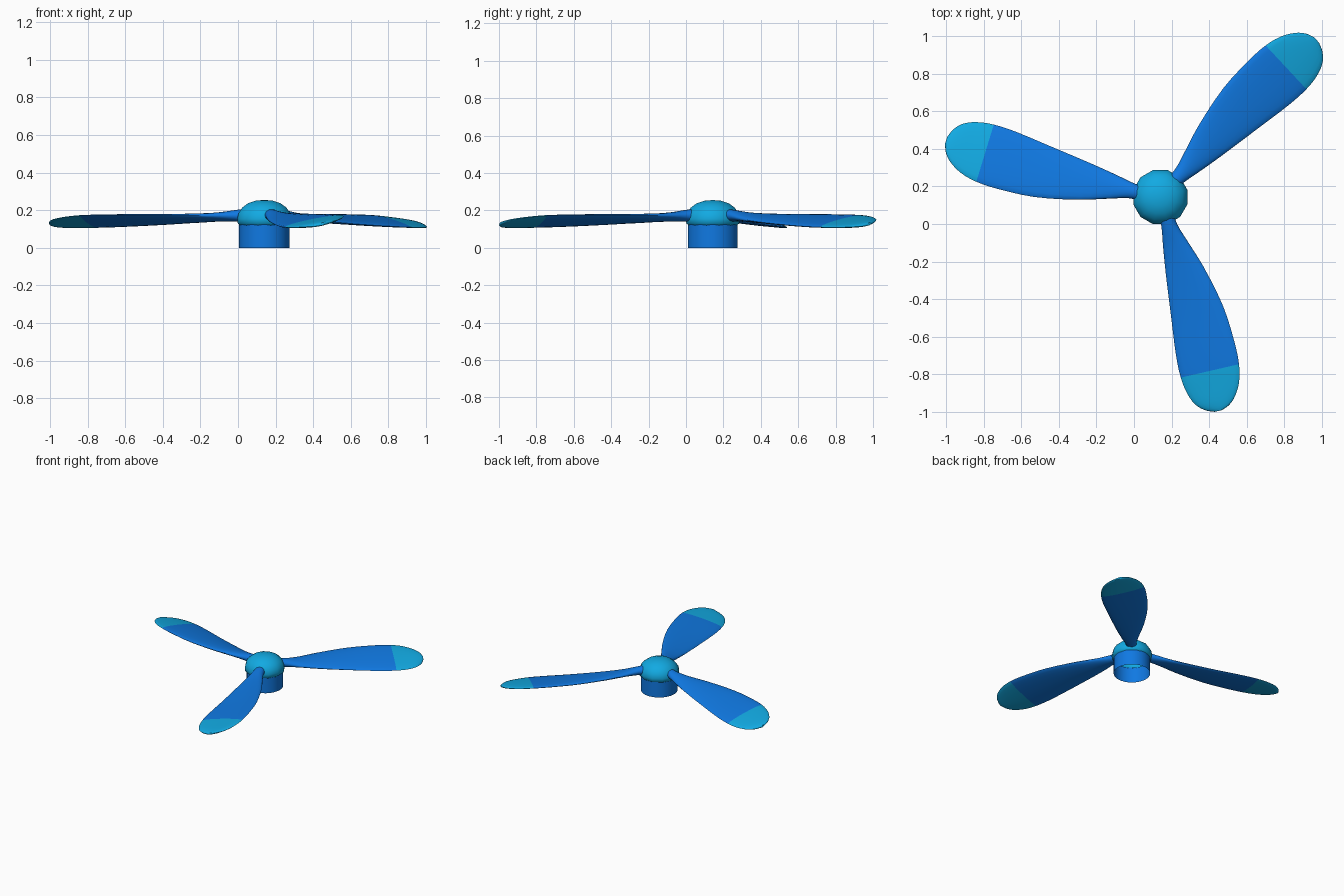
import bpy, bmesh, math

if "Cube" in bpy.data.objects:
    bpy.data.objects.remove(bpy.data.objects["Cube"])

HUB = (0.14, 0.143)
SEAM = 0.96          # distance from hub where the tip colour starts


def material(name, rgb):
    m = bpy.data.materials.new(name)
    m.diffuse_color = (*rgb, 1)
    m.use_nodes = True
    m.node_tree.nodes["Principled BSDF"].inputs["Base Color"].default_value = m.diffuse_color
    return m


blue = material("blue", (0.005, 0.19, 0.76))
cyan = material("cyan", (0.006, 0.40, 0.76))


def make_object(name, bm, mats, location, angle=0, smooth=60):
    bmesh.ops.recalc_face_normals(bm, faces=bm.faces)
    me = bpy.data.meshes.new(name)
    bm.to_mesh(me)
    bm.free()
    for m in mats:
        me.materials.append(m)
    ob = bpy.data.objects.new(name, me)
    bpy.context.collection.objects.link(ob)
    ob.location = location
    ob.rotation_euler.z = angle
    bpy.ops.object.select_all(action='DESELECT')
    ob.select_set(True)
    bpy.context.view_layer.objects.active = ob
    bpy.ops.object.shade_smooth_by_angle(angle=math.radians(smooth))
    return ob


def bridge(bm, rings):
    for a, b in zip(rings, rings[1:]):
        n = len(a)
        for i in range(n):
            bm.faces.new((a[i], a[(i + 1) % n], b[(i + 1) % n], b[i]))


def lathe(name, profile, sides, mat, top=None):
    bm = bmesh.new()
    rings = []
    for r, z in profile:
        rings.append([bm.verts.new((r * math.cos(t), r * math.sin(t), z))
                      for t in ((i + 0.5) * math.tau / sides for i in range(sides))])
    bridge(bm, rings)
    if top is not None:
        v = bm.verts.new((0, 0, top))
        for i in range(sides):
            bm.faces.new((rings[-1][i], rings[-1][(i + 1) % sides], v))
    return make_object(name, bm, [mat], (*HUB, 0))


# hub: open tube below, faceted dome above
lathe("hub_tube", [(0.134, 0), (0.134, 0.125)], 32, blue)
lathe("hub_dome", [(0.134, 0.12), (0.146, 0.13), (0.149, 0.155), (0.142, 0.185),
                   (0.122, 0.214), (0.09, 0.237), (0.048, 0.251)], 12, cyan, 0.255)

# blade stations: radius, trailing side, leading side, z of each edge, thickness
STATIONS = [
    (0.08, -0.025, 0.048, 0.178, 0.172, 0.072),
    (0.16, -0.030, 0.055, 0.170, 0.172, 0.060),
    (0.26, -0.045, 0.088, 0.155, 0.172, 0.045),
    (0.41, -0.064, 0.140, 0.140, 0.173, 0.038),
    (0.64, -0.088, 0.195, 0.124, 0.175, 0.034),
    (0.84, -0.108, 0.211, 0.114, 0.174, 0.032),
    (SEAM, -0.110, 0.208, 0.110, 0.171, 0.030),
    (1.05, -0.096, 0.188, 0.108, 0.163, 0.028),
    (1.12, -0.065, 0.150, 0.110, 0.152, 0.026),
    (1.16, -0.020, 0.108, 0.114, 0.142, 0.022),
    (1.178, 0.025, 0.065, 0.121, 0.133, 0.014),
]


def smooth_stations(s, steps=3):
    out = []
    for i in range(len(s) - 1):
        p0, p1, p2, p3 = s[max(i - 1, 0)], s[i], s[i + 1], s[min(i + 2, len(s) - 1)]
        for k in range(steps):
            t = k / steps
            row = []
            for c in range(6):
                # slopes follow the station spacing in radius
                h = p2[0] - p1[0]
                m1 = (p2[c] - p0[c]) / (p2[0] - p0[0]) * h
                m2 = (p3[c] - p1[c]) / (p3[0] - p1[0]) * h
                row.append((2*t**3 - 3*t*t + 1) * p1[c] + (t**3 - 2*t*t + t) * m1
                           + (3*t*t - 2*t**3) * p2[c] + (t**3 - t*t) * m2)
            row[0] = p1[0] + t * (p2[0] - p1[0])
            out.append(row)
    return out + [s[-1]]


# three twisted blades with cyan tips
def blade(name, angle, n=20):
    bm = bmesh.new()
    rings = []
    for r, l0, l1, z0, z1, th in smooth_stations(STATIONS):
        ring = []
        for i in range(n):
            t = math.tau * i / n
            u = 0.5 + 0.5 * math.cos(t)
            ring.append(bm.verts.new((r, l0 + (l1 - l0) * u,
                                      z0 + (z1 - z0) * u + 0.5 * th * math.sin(t))))
        rings.append(ring)
    bridge(bm, rings)
    bm.faces.new(rings[0])
    bm.faces.new(rings[-1])
    for f in bm.faces:
        f.material_index = int(f.calc_center_median().x > SEAM)
    make_object(name, bm, [blue, cyan], (*HUB, 0), angle)


for k in range(3):
    blade(f"blade_{k + 1}", math.radians(43 + 120 * k))
